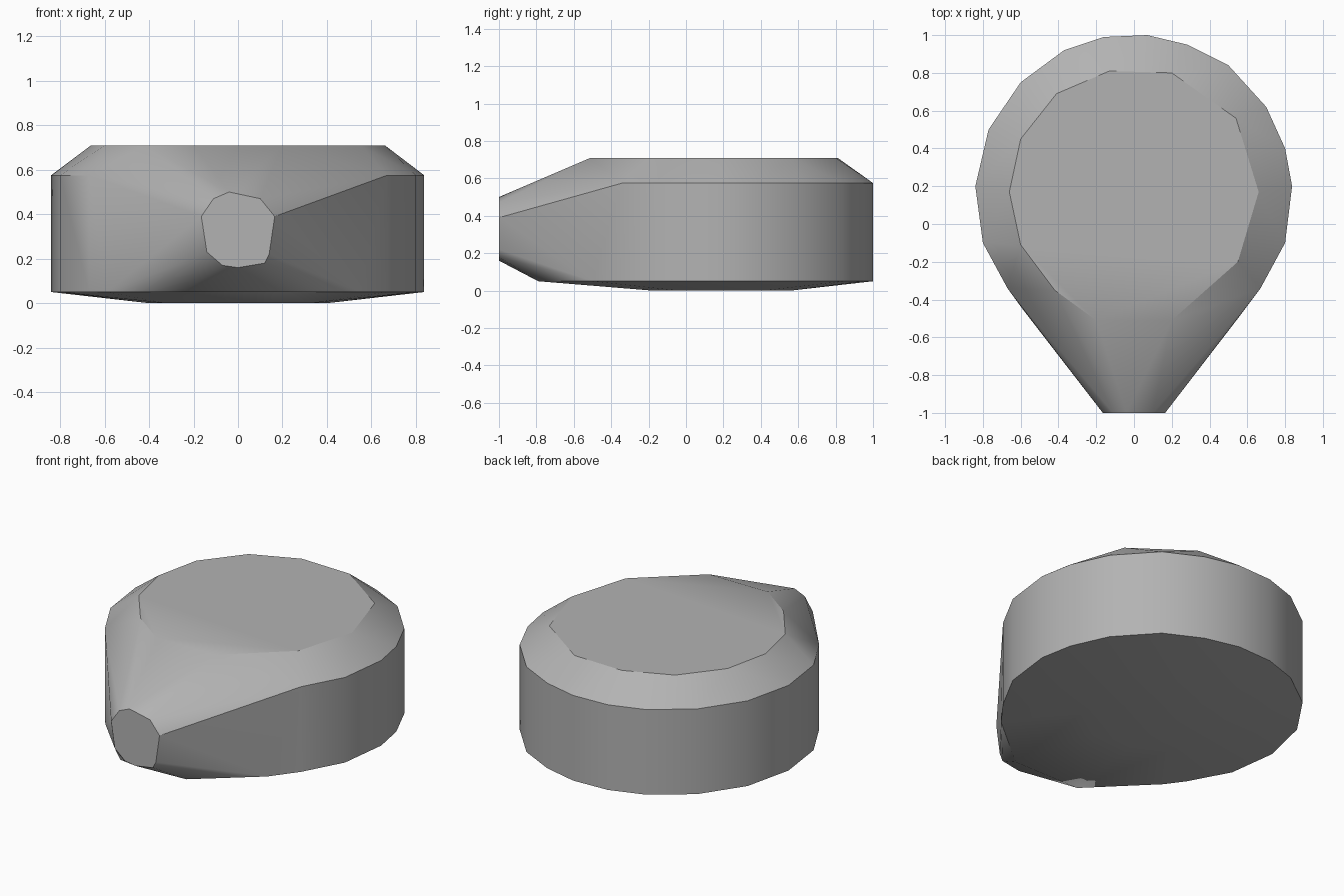
import bpy, bmesh, math

cube = bpy.data.objects.get("Cube")
if cube:
    bpy.data.objects.remove(cube, do_unlink=True)

# Single stone grey
grey = bpy.data.materials.new("stone_grey")
grey.use_nodes = True
colour = (0.45, 0.45, 0.45, 1)
grey.diffuse_color = colour
grey.node_tree.nodes["Principled BSDF"].inputs["Base Color"].default_value = colour

# Wall outline seen from above, shared by the lower and upper rims
wall = [(-.67, -.34), (-.8, -.1), (-.84, .2), (-.77, .5), (-.6, .75), (-.37, .92),
        (-.16, .99), (.07, 1), (.28, .95), (.5, .84), (.7, .62), (.8, .4),
        (.837, .2), (.8, -.1), (.67, -.34)]
# Lower rim continues round under the nose
chin = [(.55, -.5), (.2, -.79), (-.25, -.79), (-.59, -.45)]
# Flat top
crown = [(-.66, .17), (-.6, .45), (-.41, .69), (-.13, .81), (.2, .8), (.54, .56),
         (.66, .17), (.55, -.2), (.2, -.51), (-.2, -.51), (-.42, -.35), (-.6, -.11)]
# Blunt nose face, as x and z
nose = [(-.165, .39), (-.11, .47), (-.04, .5), (.1, .47), (.165, .39),
        (.14, .22), (.12, .18), (0, .16), (-.07, .17), (-.14, .23)]


def level(points, z):
    return [(x, y, z) for x, y in points]


# Slightly raised belly underneath
belly = [(.4 * math.cos(a), .19 + .39 * math.sin(a), 0)
         for a in (i * math.tau / 10 for i in range(10))]

points = (belly + level(wall + chin, .05) + level(wall, .575)
          + level(crown, .71) + [(x, -1, z) for x, z in nose])

# Wrap the sections in one convex faceted body
bm = bmesh.new()
for p in points:
    bm.verts.new(p)
hull = bmesh.ops.convex_hull(bm, input=bm.verts)
loose = [v for v in bm.verts if not v.link_faces]
bmesh.ops.delete(bm, geom=loose, context='VERTS')
bmesh.ops.dissolve_limit(bm, angle_limit=math.radians(1), verts=bm.verts, edges=bm.edges)
bmesh.ops.recalc_face_normals(bm, faces=bm.faces)
mesh = bpy.data.meshes.new("stone_body")
bm.to_mesh(mesh)
bm.free()
mesh.materials.append(grey)

body = bpy.data.objects.new("stone_body", mesh)
bpy.context.collection.objects.link(body)
bpy.context.view_layer.objects.active = body
body.select_set(True)
bpy.ops.object.shade_smooth_by_angle(angle=math.radians(30))
